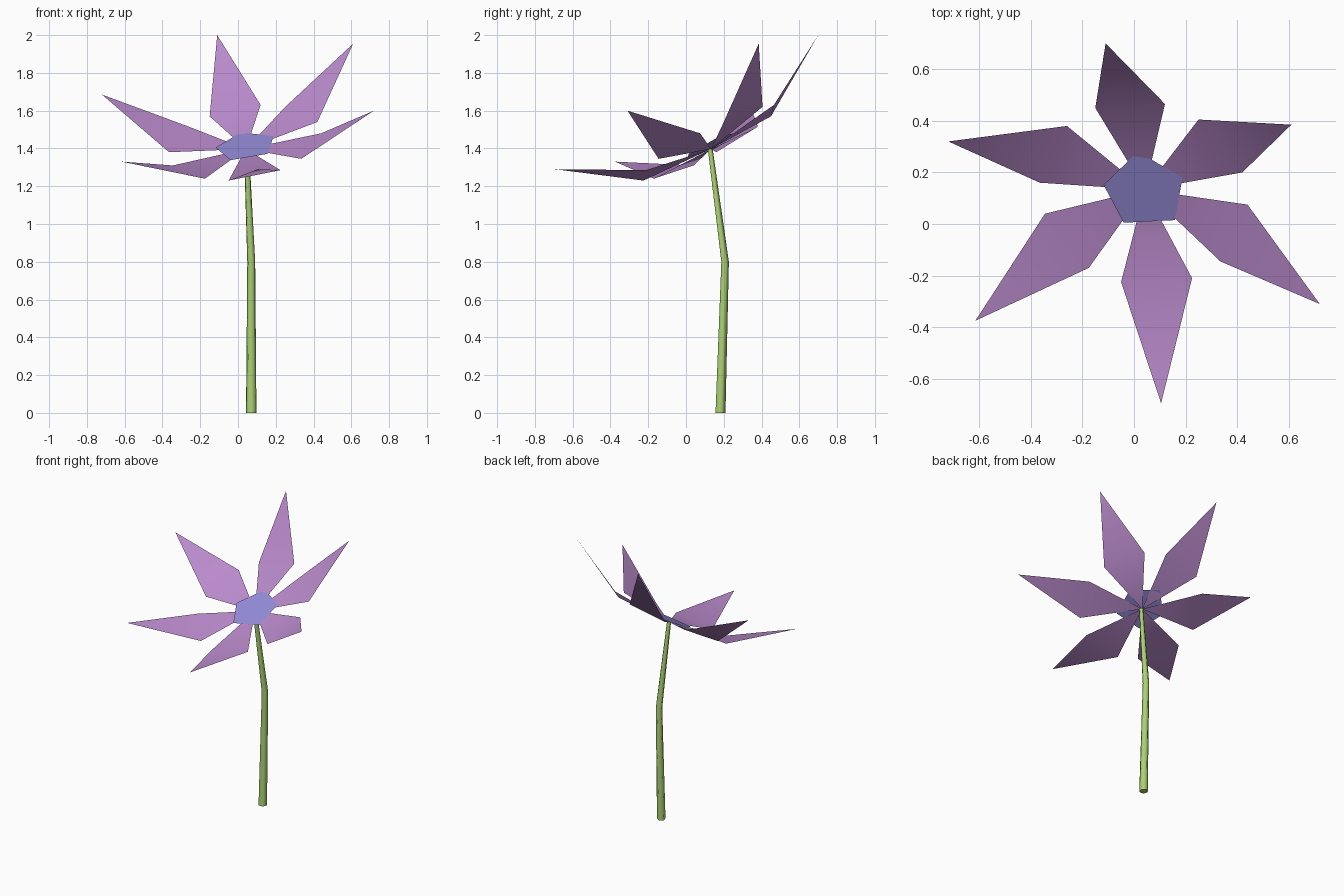
import bpy, math
from mathutils import Vector

if "Cube" in bpy.data.objects:
    bpy.data.objects.remove(bpy.data.objects["Cube"])


def material(name, rgb):
    m = bpy.data.materials.new(name)
    m.diffuse_color = (*rgb, 1)
    m.use_nodes = True
    m.node_tree.nodes["Principled BSDF"].inputs["Base Color"].default_value = m.diffuse_color
    return m


def add_mesh(name, verts, faces, mat, smooth=True):
    me = bpy.data.meshes.new(name)
    me.from_pydata(verts, [], faces)
    me.materials.append(mat)
    for p in me.polygons:
        p.use_smooth = smooth
    me.update()
    ob = bpy.data.objects.new(name, me)
    bpy.context.collection.objects.link(ob)
    return ob


purple = material("petal purple", (0.485, 0.254, 0.597))
blue = material("centre blue violet", (0.30, 0.265, 0.70))
green = material("stem green", (0.41, 0.64, 0.17))

# Petals: kites folded across the widest line (side, tip, other side)
heart = (0.042, 0.133, 1.397)
petals = [
    ((0.12, 0.465, 1.63), (-0.11, 0.70, 2.0), (-0.15, 0.45, 1.57)),
    ((0.42, 0.20, 1.54), (0.61, 0.385, 1.955), (0.25, 0.405, 1.62)),
    ((0.335, -0.145, 1.345), (0.72, -0.31, 1.60), (0.44, 0.075, 1.48)),
    ((-0.05, -0.225, 1.23), (0.105, -0.695, 1.29), (0.225, -0.21, 1.285)),
    ((-0.345, 0.04, 1.31), (-0.615, -0.375, 1.33), (-0.175, -0.17, 1.24)),
    ((-0.26, 0.38, 1.515), (-0.72, 0.32, 1.685), (-0.365, 0.16, 1.38)),
]
for i, (right, tip, left) in enumerate(petals):
    add_mesh(f"petal_{i + 1}", [heart, right, tip, left],
             [(0, 1, 3), (1, 2, 3)], purple)

# Flower centre: one flat tilted pentagon
add_mesh("flower_centre",
         [(0.015, 0.28, 1.485), (-0.118, 0.152, 1.405), (-0.04, 0.005, 1.338),
          (0.158, 0.015, 1.372), (0.188, 0.18, 1.465)],
         [(0, 1, 2, 3, 4)], blue, smooth=False)

# Stem: tapered bent tube, (centre, radius) per ring
SIDES = 5
rings = [((0.07, 0.18, 0), 0.029), ((0.07, 0.205, 0.8), 0.022),
         ((0.045, 0.127, 1.398), 0.014)]
verts, faces = [], []
for centre, r in rings:
    for k in range(SIDES):
        a = 2 * math.pi * k / SIDES + 0.3
        verts.append(Vector(centre) + Vector((r * math.cos(a), r * math.sin(a), 0)))
for j in range(len(rings) - 1):
    for k in range(SIDES):
        n = (k + 1) % SIDES
        b = j * SIDES
        faces.append((b + k, b + n, b + SIDES + n, b + SIDES + k))
faces.append(tuple(reversed(range(SIDES))))
stem = add_mesh("stem", verts, faces, green)
stem.data.polygons[len(faces) - 1].use_smooth = False
